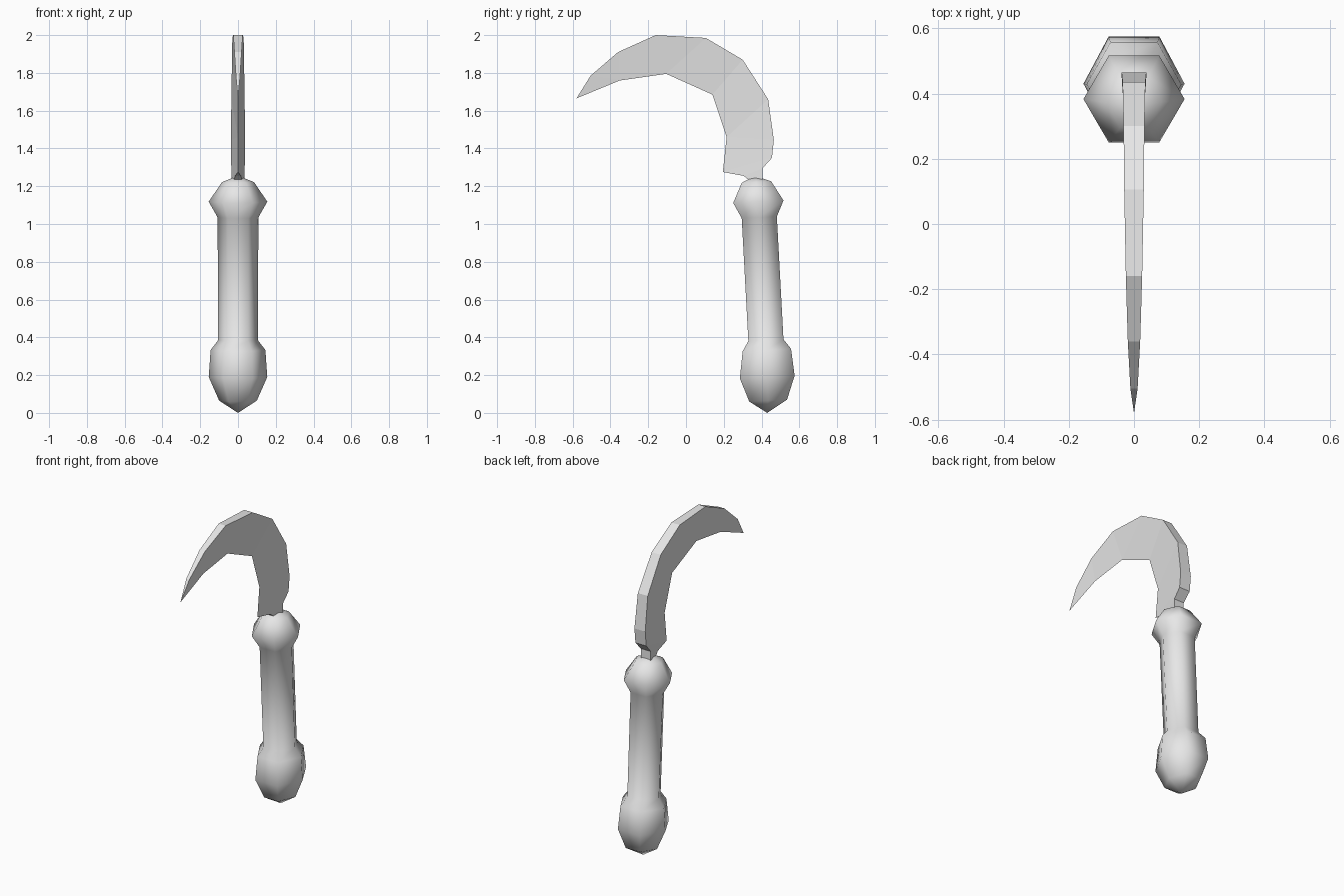
import bpy
import bmesh
from math import sin, cos, radians

cube = bpy.data.objects.get("Cube")
if cube:
    bpy.data.objects.remove(cube, do_unlink=True)

grey = bpy.data.materials.new("plain_grey")
grey.use_nodes = True
colour = (0.8, 0.8, 0.8, 1)
grey.diffuse_color = colour
grey.node_tree.nodes["Principled BSDF"].inputs["Base Color"].default_value = colour


def make_object(name, bm, smooth):
    """Clean the mesh, link it as an object and set its shading."""
    bmesh.ops.remove_doubles(bm, verts=bm.verts, dist=0.0001)
    bmesh.ops.recalc_face_normals(bm, faces=bm.faces)
    for face in bm.faces:
        face.smooth = smooth
    mesh = bpy.data.meshes.new(name)
    bm.to_mesh(mesh)
    bm.free()
    mesh.materials.append(grey)
    obj = bpy.data.objects.new(name, mesh)
    bpy.context.collection.objects.link(obj)
    return obj


def bridge(bm, sections):
    """Join neighbouring closed sections with quads."""
    for lower, upper in zip(sections, sections[1:]):
        count = len(lower)
        for i in range(count):
            j = (i + 1) % count
            bm.faces.new((lower[i], lower[j], upper[j], upper[i]))


# Handle: six-sided leaning grip with a pommel and a collar
# Each ring: centre y, centre z, half width in x, half depth in y
rings = [
    (0.43, 0.0, 0, 0),
    (0.435, 0.065, 0.1, 0.1),
    (0.43, 0.19, 0.155, 0.145),
    (0.428, 0.333, 0.145, 0.128),
    (0.423, 0.385, 0.105, 0.093),
    (0.388, 1.035, 0.108, 0.093),
    (0.383, 1.118, 0.155, 0.133),
    (0.373, 1.222, 0.085, 0.078),
    (0.365, 1.255, 0, 0),
]
SIDES = 6
LEAN = 0.05
bm = bmesh.new()
sections = []
for y, z, half_x, half_y in rings:
    section = []
    for k in range(SIDES):
        angle = radians(360 * k / SIDES)
        dy = half_y * sin(angle) / sin(radians(60))
        section.append(bm.verts.new((half_x * cos(angle), y + dy, z + LEAN * dy)))
    sections.append(section)
bridge(bm, sections)
make_object("handle", bm, True)

# Blade: wedge with a flat spine outside and a sharp edge inside
# Each row: spine (y, z), edge (y, z), half thickness of spine and of edge
rows = [
    ((-0.58, 1.665), (-0.58, 1.665), 0, 0),
    ((-0.505, 1.785), (-0.35, 1.76), 0.011, 0),
    ((-0.36, 1.91), (-0.35, 1.76), 0.019, 0),
    ((-0.16, 2.0), (-0.105, 1.795), 0.025, 0),
    ((0.105, 1.985), (-0.105, 1.795), 0.03, 0),
    ((0.3, 1.87), (0.14, 1.685), 0.032, 0),
    ((0.435, 1.66), (0.215, 1.46), 0.035, 0),
    ((0.465, 1.445), (0.215, 1.46), 0.038, 0),
    ((0.455, 1.35), (0.195, 1.275), 0.038, 0),
    ((0.405, 1.295), (0.305, 1.255), 0.035, 0.015),
    ((0.405, 1.235), (0.33, 1.235), 0.035, 0.02),
]
bm = bmesh.new()
sections = []
for spine, edge, thick, thin in rows:
    corners = [(-thick, *spine), (thick, *spine), (thin, *edge), (-thin, *edge)]
    sections.append([bm.verts.new(corner) for corner in corners])
bridge(bm, sections)
bm.faces.new(sections[-1])
make_object("blade", bm, False)
